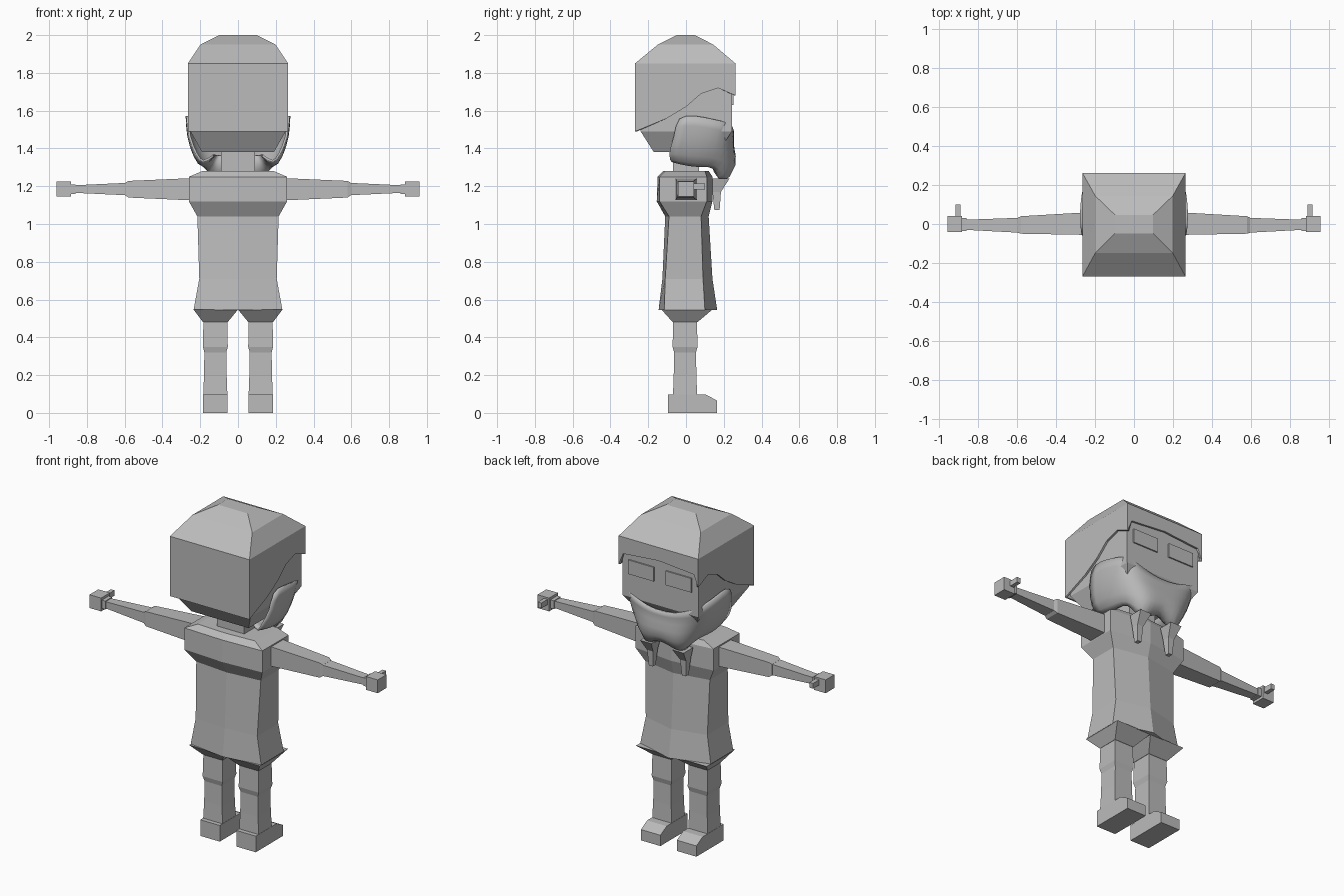
import bpy, bmesh

if "Cube" in bpy.data.objects:
    bpy.data.objects.remove(bpy.data.objects["Cube"])

grey = bpy.data.materials.new("plain_grey")
grey.diffuse_color = (0.5, 0.5, 0.5, 1)
grey.use_nodes = True
grey.node_tree.nodes["Principled BSDF"].inputs["Base Color"].default_value = grey.diffuse_color


def loft(name, rings, closed=True, cap_bottom=True, cap_top=True, mirror=False, thick=0, sub=0, fix=True):
    """Skin a stack of rings (counter-clockwise, bottom to top) into one object."""
    bm = bmesh.new()
    vs = [[bm.verts.new(p) for p in r] for r in rings]
    n = len(rings[0])
    for a, b in zip(vs, vs[1:]):
        for i in range(n if closed else n - 1):
            j = (i + 1) % n
            bm.faces.new((a[i], a[j], b[j], b[i]))
    if cap_bottom:
        bm.faces.new(vs[0][::-1])
    if cap_top:
        bm.faces.new(vs[-1])
    if fix:
        bmesh.ops.recalc_face_normals(bm, faces=bm.faces)
    me = bpy.data.meshes.new(name)
    bm.to_mesh(me)
    bm.free()
    me.materials.append(grey)
    ob = bpy.data.objects.new(name, me)
    bpy.context.collection.objects.link(ob)
    if mirror:
        ob.modifiers.new("mirror", 'MIRROR').use_clip = True
    if sub:
        s = ob.modifiers.new("smooth", 'SUBSURF')
        s.levels = s.render_levels = sub
        for f in me.polygons:
            f.use_smooth = True
    if thick:
        s = ob.modifiers.new("shell", 'SOLIDIFY')
        s.thickness, s.offset = thick, -1
    return ob


def rect_z(x0, x1, y0, y1, z):
    return [(x0, y0, z), (x1, y0, z), (x1, y1, z), (x0, y1, z)]


def rect_x(x, y0, y1, z0, z1):
    return [(x, y0, z0), (x, y1, z0), (x, y1, z1), (x, y0, z1)]


def box(name, x0, x1, y0, y1, z0, z1, mirror=False):
    return loft(name, [rect_z(x0, x1, y0, y1, z0), rect_z(x0, x1, y0, y1, z1)], mirror=mirror)


# Torso: six-sided section with a soft ridge down front and back
def torso_ring(z, w, bs, bc, fs, fc):
    return [(0, bc, z), (w, bs, z), (w, fs, z), (0, fc, z), (-w, fs, z), (-w, bs, z)]


loft("torso", [torso_ring(*r) for r in (
    (.545, .235, -.115, -.145, .10, .165),
    (.71, .205, -.11, -.125, .09, .14),
    (1.04, .215, -.09, -.11, .08, .12),
    (1.12, .26, -.14, -.155, .11, .14),
    (1.25, .26, -.14, -.15, .11, .14),
    (1.28, .19, -.11, -.12, .10, .12))])
box("neck", -.09, .09, -.07, .07, 1.25, 1.42)

# Hips and legs
loft("hip", [rect_z(.055, .185, -.07, .06, .48), rect_z(0, .235, -.13, .14, .547)], mirror=True)
loft("leg", [rect_z(.12 - w, .12 + w, -w - .005, w - .005, z) for z, w in (
    (.09, .064), (.2, .06), (.32, .058), (.35, .066), (.485, .063))], mirror=True)
foot = [(-.095, 0), (.165, 0), (.165, .065), (.105, .097), (-.095, .097)]
loft("foot", [[(x, y, z) for y, z in foot] for x in (.055, .185)], mirror=True)

# Arms along x, with cuff, hand and thumb
loft("upper_arm", [rect_x(.24, -.056, .06, 1.125, 1.243),
                   rect_x(.58, -.05, .04, 1.14, 1.228),
                   rect_x(.597, -.045, .033, 1.152, 1.218)], mirror=True)
loft("forearm", [rect_x(.585, -.045, .032, 1.152, 1.218),
                 rect_x(.865, -.03, .022, 1.165, 1.205)], mirror=True)
box("cuff", .86, .886, -.035, .03, 1.16, 1.21, True)
box("hand", .883, .96, -.042, .042, 1.145, 1.225, True)
box("thumb", .893, .917, .03, .1, 1.183, 1.215, True)

# Head under the hair, and eye plates
loft("head", [rect_z(-.19, .19, -.17, .17, 1.38), rect_z(-.252, .252, -.24, .243, 1.49),
              rect_z(-.252, .252, -.255, .243, 1.84)])
box("eye", .04, .21, .242, .251, 1.63, 1.715, True)

# Hair: boxy shell with a swept lower edge and a stepped dome
edge = [(0, -.27, 1.49), (.265, -.27, 1.49), (.265, -.1, 1.56), (.265, 0, 1.62), (.265, .08, 1.69),
        (.265, .17, 1.72), (.265, .262, 1.68), (.235, .262, 1.75), (0, .262, 1.77)]
hair = [edge] + [[(x * sx, y * sy, z) for x, y, _ in edge]
                 for sx, sy, z in ((1, 1, 1.85), (.75, .55, 1.95), (.37, .18, 2.0))]
loft("hair", hair, closed=False, cap_bottom=False, mirror=True, thick=.012, fix=False)

# Beard: half shell from chin centre round to the cheek, rows from top to bottom
beard = [
    [(0, .255, 1.465), (.07, .255, 1.47), (.13, .255, 1.485), (.19, .25, 1.51),
     (.255, .235, 1.535), (.272, .14, 1.555), (.28, .05, 1.575), (.272, -.05, 1.575)],
    [(0, .25, 1.41), (.07, .25, 1.41), (.13, .245, 1.42), (.19, .24, 1.43),
     (.245, .2, 1.44), (.272, .12, 1.46), (.275, .04, 1.47), (.268, -.06, 1.46)],
    [(0, .28, 1.31), (.07, .28, 1.31), (.12, .275, 1.31), (.17, .235, 1.32),
     (.21, .18, 1.34), (.235, .1, 1.35), (.245, 0, 1.36), (.225, -.1, 1.365)],
    [(0, .2, 1.24), (.06, .2, 1.2), (.11, .18, 1.15), (.14, .17, 1.2),
     (.17, .14, 1.28), (.185, .09, 1.275), (.19, .02, 1.275), (.19, -.07, 1.31)]]
beard.append([(x * .65, min(y, .12), 1.36) for x, y, z in beard[-1]])  # tucked under the chin
loft("beard", beard, closed=False, cap_bottom=False, cap_top=False, mirror=True,
     thick=.012, sub=1, fix=False)
loft("beard_tip", [rect_z(.097, .123, .15, .178, 1.075), rect_z(.09, .13, .14, .185, 1.17),
                   rect_z(.07, .145, .14, .23, 1.24)], mirror=True)
